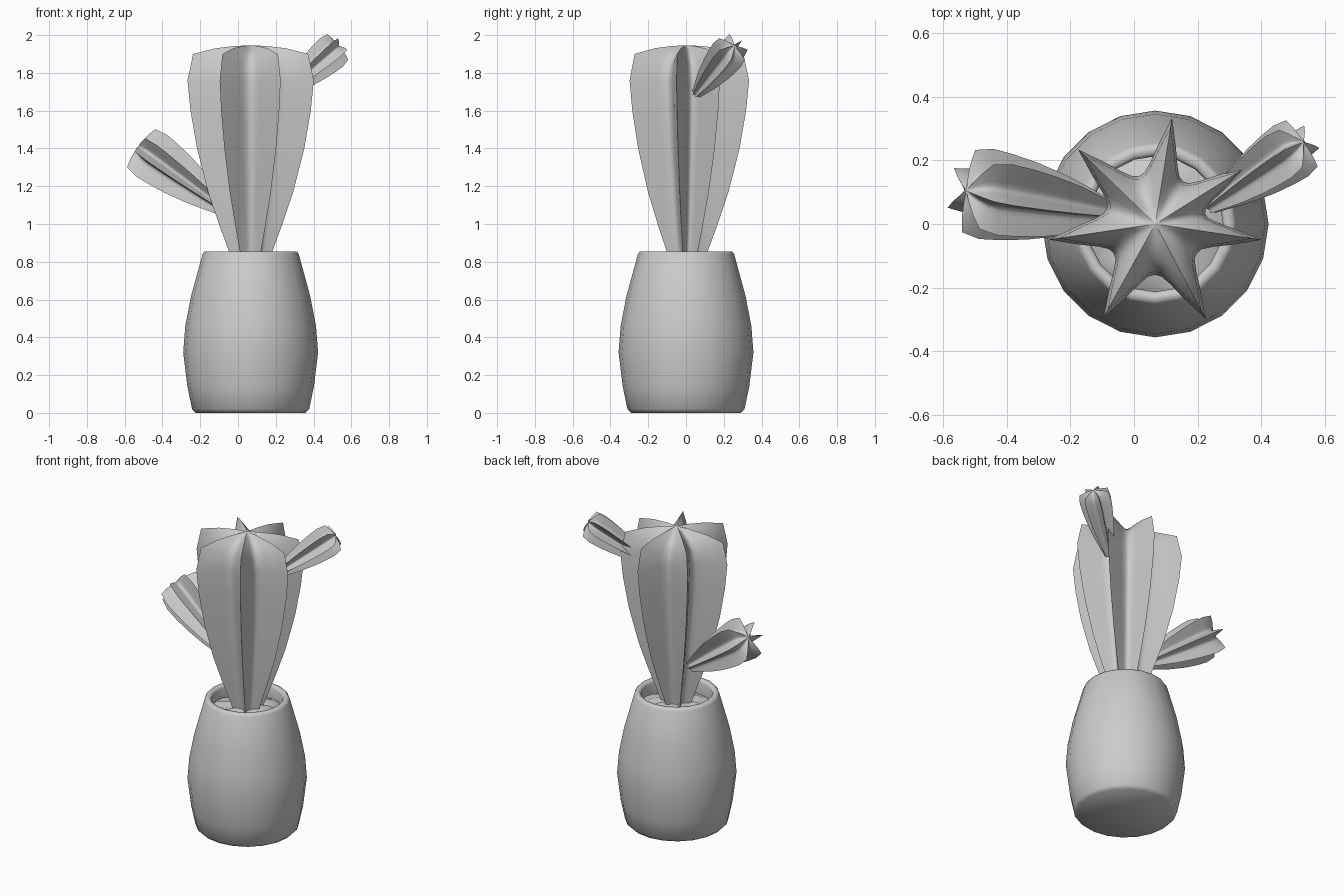
import bpy
import random
from math import sin, cos, radians, pi
from mathutils import Vector, Matrix

if "Cube" in bpy.data.objects:
    bpy.data.objects.remove(bpy.data.objects["Cube"])
random.seed(4)

grey = bpy.data.materials.new("plain grey")
grey.use_nodes = True
grey.diffuse_color = (0.6, 0.6, 0.6, 1)
grey.node_tree.nodes["Principled BSDF"].inputs["Base Color"].default_value = (0.6, 0.6, 0.6, 1)


def loft(name, rings, cap_start=None, cap_end=None, sharp=50):
    """Skin closed rings of equal size, closing each end to a point if given."""
    n = len(rings[0])
    verts = [p for ring in rings for p in ring]
    faces = []
    for k in range(len(rings) - 1):
        for i in range(n):
            j = (i + 1) % n
            faces.append((k * n + i, k * n + j, (k + 1) * n + j, (k + 1) * n + i))
    last = (len(rings) - 1) * n
    if cap_start:
        verts.append(cap_start)
        faces += [(len(verts) - 1, (i + 1) % n, i) for i in range(n)]
    if cap_end:
        verts.append(cap_end)
        faces += [(len(verts) - 1, last + i, last + (i + 1) % n) for i in range(n)]
    mesh = bpy.data.meshes.new(name)
    mesh.from_pydata([tuple(v) for v in verts], [], faces)
    mesh.materials.append(grey)
    obj = bpy.data.objects.new(name, mesh)
    bpy.context.collection.objects.link(obj)
    bpy.ops.object.select_all(action='DESELECT')
    obj.select_set(True)
    bpy.context.view_layer.objects.active = obj
    bpy.ops.object.shade_smooth_by_angle(angle=radians(sharp))
    return obj


def circle(r, z, n=20):
    return [Vector((r * cos(2 * pi * i / n + pi / 2), r * sin(2 * pi * i / n + pi / 2), z))
            for i in range(n)]


CENTRE = Vector((0.067, 0, 0))

# Pot: outer wall, rounded rim and inner wall
pot_profile = [(0.29, 0), (0.31, 0.02), (0.335, 0.14), (0.357, 0.32), (0.346, 0.46),
               (0.315, 0.62), (0.255, 0.84), (0.245, 0.855), (0.222, 0.855),
               (0.213, 0.84), (0.222, 0.74)]
pot = loft("pot", [circle(r, z) for r, z in pot_profile],
           cap_start=(0, 0, 0), cap_end=(0, 0, 0.74), sharp=60)
pot.location = CENTRE

# Soil: lumpy mound inside the pot
soil_rings = [circle(r, z, 28) for r, z in ((0.225, 0.76), (0.18, 0.785), (0.12, 0.795), (0.05, 0.80))]
for ring in soil_rings[:3]:
    for p in ring:
        p.z += random.uniform(-0.014, 0.014)
soil = loft("soil", soil_rings, cap_end=(0, 0, 0.80))
soil.location = CENTRE

# Ribbed stem: ridge height, ridge radius, valley height, valley radius
STEM = [(0, 0.09, 0, 0.06), (0.08, 0.118, 0.08, 0.07), (0.22, 0.17, 0.22, 0.09),
        (0.39, 0.228, 0.39, 0.11), (0.62, 0.287, 0.62, 0.135), (0.82, 0.322, 0.82, 0.15),
        (0.98, 0.338, 0.97, 0.16), (1.12, 0.308, 1.06, 0.15), (1.15, 0.19, 1.115, 0.11),
        (1.163, 0.08, 1.15, 0.055)]
RIB_ANGLES = [-171.6, -119, -62, -8.5, 32, 81, 136]
STEPS = 8


def ribbed_stem(name, base, axis, length, width, spread=2.4):
    rings = []
    for zt, rt, zv, rv in STEM:
        ring = []
        for k, a in enumerate(RIB_ANGLES):
            b = RIB_ANGLES[(k + 1) % 7] + (360 if k == 6 else 0)
            for s in range(STEPS):
                # ridge weight falls from one on a ridge to zero in the valley
                w = abs(1 - 2 * s / STEPS) ** spread
                r = (rv + (rt - rv) * w) * width
                ang = radians(a + (b - a) * s / STEPS)
                ring.append(Vector((r * cos(ang), r * sin(ang), (zv + (zt - zv) * w) * length)))
        rings.append(ring)
    obj = loft(name, rings, cap_start=(0, 0, 0), cap_end=(0, 0, 1.165 * length), sharp=58)
    turn = Vector(axis).to_track_quat('Z', 'Y').to_matrix().to_4x4()
    obj.matrix_world = Matrix.Translation(base) @ turn
    return obj


main = ribbed_stem("main_stem", (0.067, 0, 0.78), (0, 0, 1), 1, 1)
main.rotation_euler = (0, 0, 0)

# Side arms, given by base point and tip direction
ribbed_stem("right_arm", (-0.06, 0.03, 1.07), (-0.47, 0.075, 0.34), 0.5, 0.43)
ribbed_stem("left_arm", (0.24, 0.055, 1.69), (0.29, 0.2, 0.25), 0.375, 0.29)
